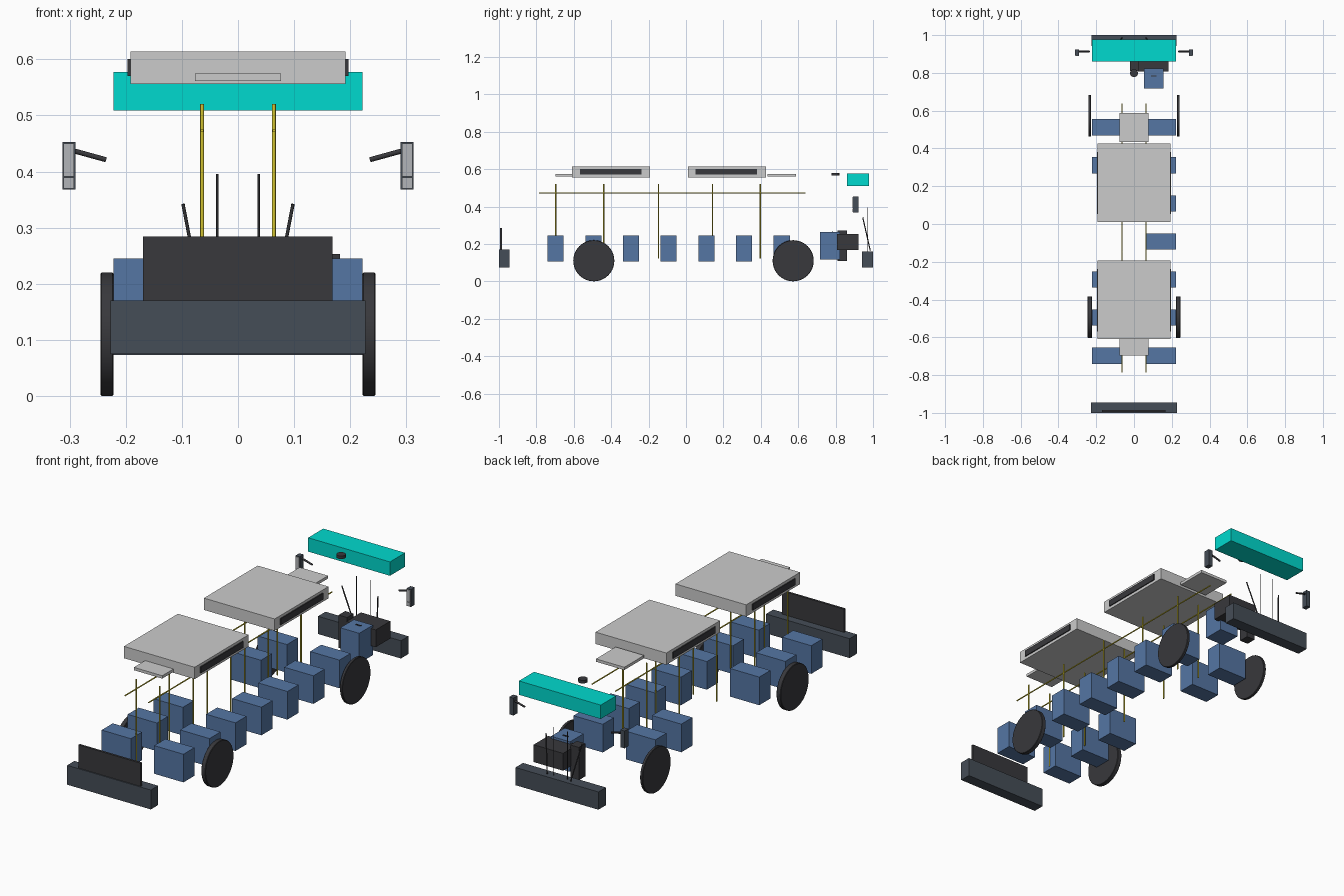
import bpy, math
from mathutils import Vector

if "Cube" in bpy.data.objects:
    bpy.data.objects.remove(bpy.data.objects["Cube"])


def material(name, r, g, b):
    m = bpy.data.materials.new(name)
    m.diffuse_color = (r, g, b, 1)
    m.use_nodes = True
    m.node_tree.nodes["Principled BSDF"].inputs["Base Color"].default_value = m.diffuse_color
    return m


BLUE = material("seat_fabric", 0.09, 0.18, 0.37)
TEAL = material("sign_teal", 0.0, 0.70, 0.62)
YELLOW = material("rail_yellow", 0.65, 0.55, 0.03)
BLACK = material("black_rubber", 0.04, 0.04, 0.045)
SLATE = material("bumper_slate", 0.06, 0.075, 0.095)
WHITE = material("roof_white", 0.66, 0.67, 0.68)
GLASS = material("mirror_glass", 0.45, 0.46, 0.48)


def box(name, x, y, z, mat):
    """Box from (min, max) ranges."""
    bpy.ops.mesh.primitive_cube_add(size=1, location=[sum(r) / 2 for r in (x, y, z)])
    o = bpy.context.object
    o.name = name
    o.scale = [r[1] - r[0] for r in (x, y, z)]
    bpy.ops.object.transform_apply(location=False, rotation=False, scale=True)
    o.data.materials.append(mat)
    return o


def rod(name, a, b, radius, mat, sides=8):
    """Cylinder between two points."""
    a, b = Vector(a), Vector(b)
    d = b - a
    bpy.ops.mesh.primitive_cylinder_add(vertices=sides, radius=radius, depth=d.length,
                                        location=(a + b) / 2,
                                        rotation=d.to_track_quat('Z', 'Y').to_euler())
    o = bpy.context.object
    o.name = name
    o.data.materials.append(mat)
    bpy.ops.object.shade_smooth_by_angle(angle=math.radians(50))
    return o


def mirrored(lo, hi, s):
    return tuple(sorted((lo * s, hi * s)))


# Bumpers and rear engine grille
box("rear_bumper", (-0.227, 0.227), (-1.0, -0.944), (0.075, 0.17), SLATE)
box("front_bumper", (-0.225, 0.225), (0.942, 1.0), (0.073, 0.16), SLATE)
box("engine_grille", (-0.169, 0.168), (-0.995, -0.984), (0.14, 0.284), BLACK)

# Roof units with side grilles, and roof hatches
for y0, y1 in ((-0.61, -0.192), (0.01, 0.427)):
    box("roof_unit", (-0.192, 0.192), (y0, y1), (0.556, 0.614), WHITE)
    for s in (-1, 1):
        box("roof_unit_grille", mirrored(0.18, 0.197, s), (y0 + 0.042, y1 - 0.047), (0.57, 0.601), BLACK)
for y0, y1 in ((-0.697, -0.545), (0.435, 0.588)):
    box("roof_hatch", (-0.077, 0.077), (y0, y1), (0.561, 0.575), WHITE)

# Destination sign and ceiling dome
box("destination_sign", (-0.222, 0.222), (0.861, 0.978), (0.509, 0.577), TEAL)
rod("ceiling_dome", (0, 0.799, 0.565), (0, 0.799, 0.58), 0.021, BLACK, 24)

# Passenger seats; the left side leaves a gap for the doorway
for i in range(7):
    y = -0.697 + i * 0.2015
    for s in (-1, 1):
        if s == -1 and i in (3, 4):
            continue
        box("passenger_seat", mirrored(0.063, 0.222, s), (y - 0.043, y + 0.043), (0.107, 0.245), BLUE)

# Driver area
box("driver_seat", (0.053, 0.156), (0.717, 0.823), (0.117, 0.264), BLUE)
box("steering_rim", (0.09, 0.118), (0.781, 0.787), (0.24, 0.267), BLACK)
box("dashboard", (0.022, 0.182), (0.808, 0.921), (0.168, 0.253), BLACK)
box("fare_box", (-0.021, 0.025), (0.81, 0.861), (0.11, 0.271), BLACK)

for s in (-1, 1):
    # Grab rails and poles
    rod("ceiling_rail", (s * 0.064, -0.785, 0.473), (s * 0.064, 0.638, 0.473), 0.003, YELLOW)
    for y in (-0.697, -0.44, -0.147, 0.142, 0.397):
        rod("grab_pole", (s * 0.064, y, 0.123), (s * 0.064, y, 0.52), 0.0035, YELLOW)

    # Wheels
    for name, y, x0, x1 in (("rear_wheel", -0.493, 0.222, 0.245), ("front_wheel", 0.573, 0.228, 0.242)):
        w = rod(name, (s * x0, y, 0.11), (s * x1, y, 0.11), 0.11, BLACK, 40)
        b = w.modifiers.new("edge", 'BEVEL')
        b.width = 0.002
        b.segments = 1

    # Mirrors on short arms
    box("mirror_housing", mirrored(0.29, 0.313, s), (0.893, 0.923), (0.368, 0.453), SLATE)
    box("mirror_glass", mirrored(0.292, 0.311, s), (0.890, 0.895), (0.391, 0.450), GLASS)
    box("mirror_lower_glass", mirrored(0.292, 0.311, s), (0.890, 0.895), (0.370, 0.389), GLASS)
    rod("mirror_arm", (s * 0.235, 0.913, 0.421), (s * 0.293, 0.913, 0.437), 0.0045, BLACK)

    # Wiper arms and blades
    rod("wiper_arm", (s * 0.064, 0.985, 0.165), (s * 0.098, 0.945, 0.342), 0.003, BLACK)
    rod("wiper_blade", (s * 0.037, 0.972, 0.155), (s * 0.037, 0.972, 0.396), 0.002, BLACK)
